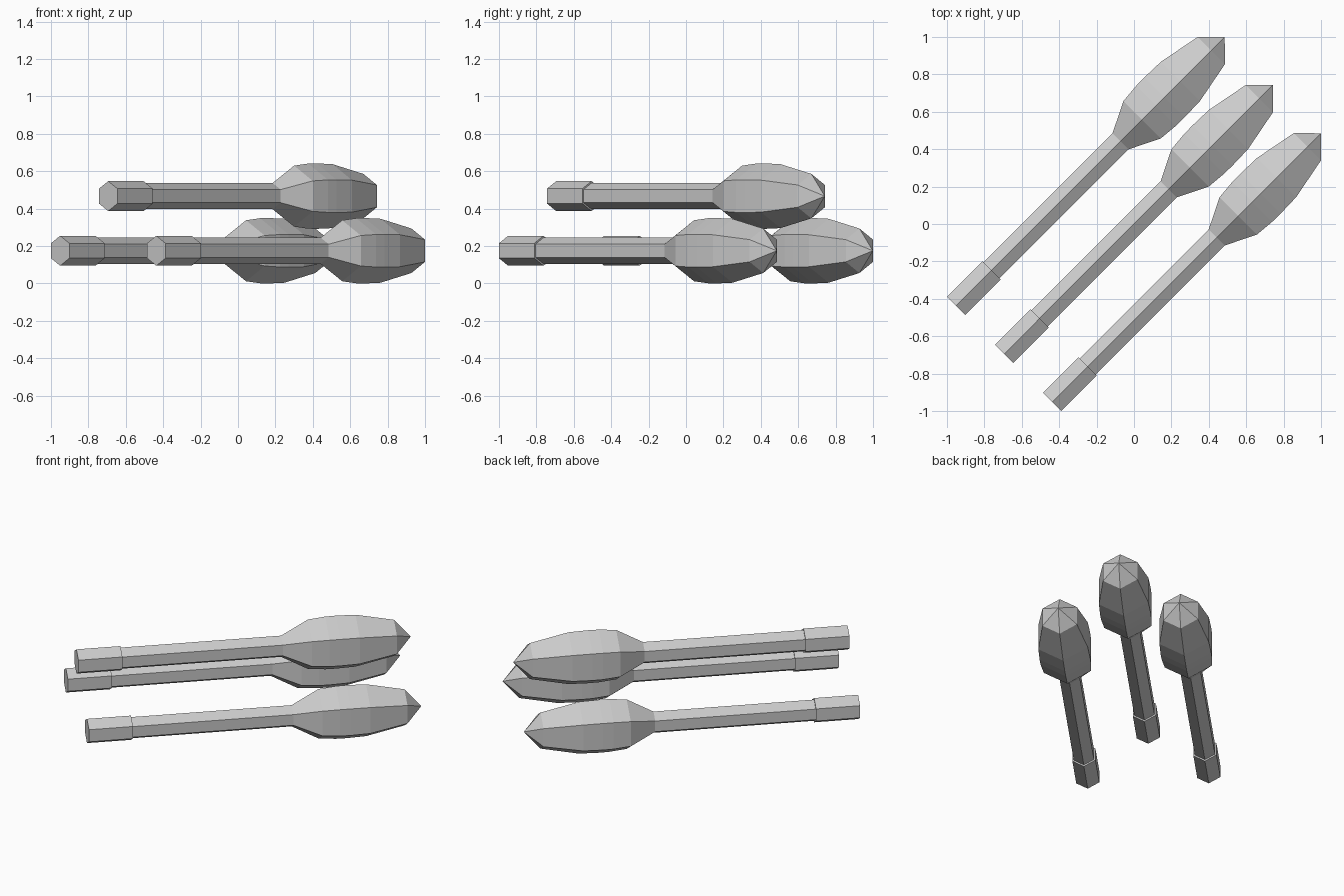
import bpy, bmesh, math
from mathutils import Vector

if "Cube" in bpy.data.objects:
    bpy.data.objects.remove(bpy.data.objects["Cube"])

grey = bpy.data.materials.new("plain grey")
grey.diffuse_color = (0.6, 0.6, 0.6, 1)
grey.use_nodes = True
grey.node_tree.nodes["Principled BSDF"].inputs["Base Color"].default_value = grey.diffuse_color

AXIS = Vector((1, 1, 0))                    # t along this = x = y
SIDE = Vector((1, -1, 0)).normalized()
UP = Vector((0, 0, 1))


def hex_loft(name, rings, centre):
    """Hexagonal body with a ridge on top; rings are (t, radius)."""
    bm = bmesh.new()
    loops = []
    for t, r in rings:
        c = Vector(centre) + AXIS * t
        if r == 0:
            loops.append([bm.verts.new(c)])
        else:
            loops.append([bm.verts.new(c + SIDE * r * math.sin(k * math.pi / 3)
                                       + UP * r * math.cos(k * math.pi / 3)) for k in range(6)])
    for a, b in zip(loops, loops[1:]):
        for k in range(6):
            j = (k + 1) % 6
            if len(b) == 1:
                bm.faces.new((a[k], a[j], b[0]))
            else:
                bm.faces.new((a[k], a[j], b[j], b[k]))
    for end in (loops[0], loops[-1]):
        if len(end) > 1:
            bm.faces.new(end)
    bmesh.ops.recalc_face_normals(bm, faces=bm.faces)
    mesh = bpy.data.meshes.new(name)
    bm.to_mesh(mesh)
    bm.free()
    mesh.materials.append(grey)
    bpy.context.collection.objects.link(bpy.data.objects.new(name, mesh))


# Three rockets: two on the ground, one raised between them
for label, x, z in (("left", -0.257, 0.175), ("middle", 0, 0.467), ("right", 0.257, 0.175)):
    centre = (x, -x, z)
    # tail sleeve
    hex_loft(label + "_tail_sleeve", [(-0.694, 0.08), (-0.505, 0.08)], centre)
    # shaft and faceted warhead in one skin
    hex_loft(label + "_shaft_and_warhead",
             [(-0.52, 0.07), (0.185, 0.07), (0.30, 0.163), (0.375, 0.174),
              (0.42, 0.175), (0.505, 0.171), (0.67, 0.119), (0.742, 0)], centre)
